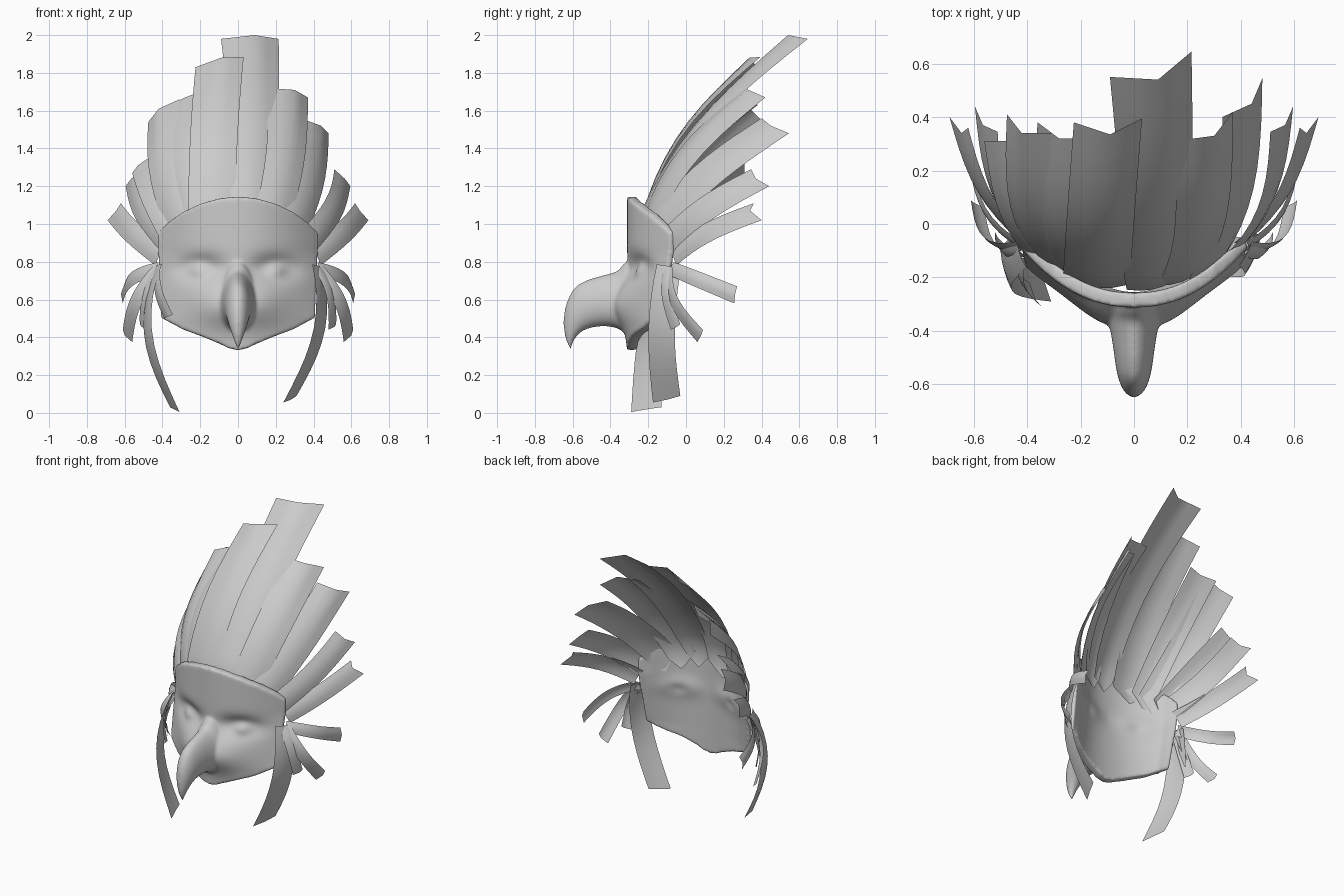
import bpy, bmesh, math
from mathutils import Vector

if "Cube" in bpy.data.objects:
    bpy.data.objects.remove(bpy.data.objects["Cube"])

grey = bpy.data.materials.new("plain_grey")
grey.diffuse_color = (0.6, 0.6, 0.6, 1)
grey.use_nodes = True
grey.node_tree.nodes["Principled BSDF"].inputs["Base Color"].default_value = grey.diffuse_color


def smooth(ob, angle):
    bpy.ops.object.select_all(action='DESELECT')
    ob.select_set(True)
    bpy.context.view_layer.objects.active = ob
    bpy.ops.object.shade_smooth_by_angle(angle=math.radians(angle))


def finish(name, bm, angle=50):
    me = bpy.data.meshes.new(name)
    bm.to_mesh(me)
    bm.free()
    ob = bpy.data.objects.new(name, me)
    bpy.context.collection.objects.link(ob)
    me.materials.append(grey)
    smooth(ob, angle)
    return ob


def grid_faces(bm, rows, closed=False, flip=False):
    for r0, r1 in zip(rows, rows[1:]):
        n = len(r0)
        for i in range(n if closed else n - 1):
            j = (i + 1) % n
            quad = (r0[i], r0[j], r1[j], r1[i])
            bm.faces.new(quad[::-1] if flip else quad)


def interp(pts, x):
    for (x0, y0), (x1, y1) in zip(pts, pts[1:]):
        if x <= x1:
            return y0 + (y1 - y0) * (x - x0) / (x1 - x0)
    return pts[-1][1]


def bump(x, z, cx, cz, rx, rz):
    return math.exp(-((x - cx) / rx) ** 2 - ((z - cz) / rz) ** 2)


# Face plate: curved shell with brow, eye sockets and cheeks
TOP = [(0, 1.145), (.1, 1.135), (.2, 1.107), (.3, 1.06), (.38, 1.0), (.425, .955)]
BOTTOM = [(0, .332), (.05, .342), (.1, .365), (.2, .405), (.3, .44), (.4, .49), (.425, .5)]
NX, NZ = 72, 60


def face_point(i, k, back):
    u = -1 + 2 * i / NX
    a = abs(u) * .425
    z = interp(BOTTOM, a) + (interp(TOP, a) - interp(BOTTOM, a)) * k / NZ
    low = min(1, max(0, (.85 - z) / .35))
    x = u * (.425 - .015 * low)
    y = -.312 + (.225 - .07 * low) * abs(u) ** 2.2
    ax = abs(x)
    socket = .06 * bump(ax, z, .195, .768, .12, .062) - .042 * bump(ax, z, .205, .755, .055, .036)
    if back:
        edge = min(1, 6 * (1 - abs(u)))
        return x * .97, y + .03 + .025 * edge + socket * .4, z
    cheek = .075 * bump(ax, z, .07, .57, .17, .12)
    return x, y + socket - cheek, z


bm = bmesh.new()
front, rear = [[[bm.verts.new(face_point(i, k, b)) for i in range(NX + 1)] for k in range(NZ + 1)]
               for b in (False, True)]
grid_faces(bm, front)
grid_faces(bm, rear, flip=True)
for pick in (lambda g: g[0], lambda g: g[-1], lambda g: [r[0] for r in g], lambda g: [r[-1] for r in g]):
    grid_faces(bm, [pick(front), pick(rear)])

# Hooked beak: (upper y, upper z, lower y, lower z, half width) per ring
RINGS = [(-.275, .83, -.275, .39, .16), (-.325, .795, -.315, .41, .135), (-.365, .752, -.345, .437, .112),
         (-.43, .731, -.385, .453, .092), (-.51, .708, -.44, .458, .078), (-.579, .673, -.495, .452, .068),
         (-.620, .613, -.54, .437, .058), (-.643, .54, -.57, .414, .046), (-.648, .46, -.59, .388, .032),
         (-.637, .39, -.602, .36, .018), (-.613, .335, -.607, .333, .006)]


def smooth_rings(rings, steps):
    out = []
    for i in range(len(rings) - 1):
        p = [rings[max(0, min(len(rings) - 1, i + d))] for d in (-1, 0, 1, 2)]
        for s in range(steps):
            t = s / steps
            out.append([.5 * (2 * b + (c - a) * t + (2 * a - 5 * b + 4 * c - d) * t * t
                              + (3 * b - a - 3 * c + d) * t ** 3) for a, b, c, d in zip(*p)])
    return out + [list(rings[-1])]


rows = []
for uy, uz, ly, lz, w in smooth_rings(RINGS, 4):
    row = []
    for s in range(28):
        a = 2 * math.pi * s / 28
        f = (1 + math.cos(a)) / 2
        taper = 1.12 - min(.75, .25 + 5 * max(0, w - .07)) * f
        row.append(bm.verts.new((w * math.sin(a) * taper, ly + (uy - ly) * f, lz + (uz - lz) * f)))
    rows.append(row)
grid_faces(bm, rows, True)
bm.faces.new(rows[0])
bm.faces.new(rows[-1])
bmesh.ops.recalc_face_normals(bm, faces=bm.faces)
mask = finish("mask_face_with_beak", bm)

# Fuse plate and beak into one soft skin
remesh = mask.modifiers.new("fuse", 'REMESH')
remesh.mode = 'VOXEL'
remesh.voxel_size = .008
soften = mask.modifiers.new("soften", 'SMOOTH')
soften.factor = .5
soften.iterations = 14
fused = bpy.data.meshes.new_from_object(mask.evaluated_get(bpy.context.evaluated_depsgraph_get()))
mask.modifiers.clear()
mask.data = fused
fused.materials.clear()
fused.materials.append(grey)
smooth(mask, 60)


# Feather: cupped strip from a narrow root to a ragged three-point tip
def feather(name, root, ta, tm, tb, bow=.08, root_w=.07, cup=.12, mirror=False, point=False):
    root, ta, tm, tb = (Vector(v) for v in (root, ta, tm, tb))
    centre = (ta + tb) / 2
    across = tb - ta
    axis = (centre - root).normalized()
    side = (across - axis * across.dot(axis)).normalized()
    normal = side.cross(axis)
    width = across.dot(side)
    bm = bmesh.new()
    rows, n = [], 9
    # A pointed quill below the root lies on the inside of the mask
    steps = ([-.5] if point else []) + list(range(n + 1))
    for r in steps:
        t = max(0, r / n)
        w = root_w + (width - root_w) * t ** .55
        mid = root.lerp(centre, t) + normal * bow * math.sin(math.pi * t ** .9)
        if r < 0:
            w = .012
            mid = root + Vector((0, .004, -.085))
        row = []
        for s in range(-2, 3):
            f = s / 2
            tip = (ta if f < 0 else tb) * abs(f) + tm * (1 - abs(f))
            p = mid + side * w * f / 2 + normal * cup * w * (1 - f * f) * (1 - t)
            p += (tip - centre - side * width * f / 2) * t ** 2
            row.append(bm.verts.new((-p.x if mirror else p.x, p.y, p.z)))
        rows.append(row)
    grid_faces(bm, rows, flip=mirror)
    finish(name, bm)


# Crown feathers
CROWN = [
    ((.06, -.23, 1.02), (-.09, .55, 1.98), (.09, .54, 2.0), (.215, .645, 1.98), .09, .18),
    ((-.14, -.215, 1.0), (-.225, .38, 1.83), (-.09, .335, 1.88), (.03, .395, 1.885), .1, .25),
    ((.17, -.2, .99), (.15, .31, 1.72), (.30, .33, 1.71), (.37, .42, 1.67), .08, .19),
    ((.27, -.165, .96), (.33, .40, 1.56), (.44, .45, 1.52), (.48, .545, 1.48), .065, .2),
    ((-.23, -.185, .98), (-.36, .38, 1.63), (-.28, .32, 1.67), (-.2, .32, 1.70), .09, .16),
    ((-.28, -.16, .95), (-.475, .41, 1.54), (-.42, .34, 1.61), (-.31, .34, 1.66), .085, .19),
    ((-.34, -.13, .93), (-.56, .31, 1.27), (-.53, .31, 1.31), (-.46, .31, 1.36), .06, .14),
]
for i, (root, a, m, b, bow, rw) in enumerate(CROWN):
    feather(f"crown_feather_{i + 1}", root, a, m, b, bow, rw, point=True)

# Side feathers fanning out from the temples, then drooping from the ears
SIDE = [
    ("temple_feather_upper", (.365, -.10, .90), (.51, .345, 1.29), (.565, .37, 1.24), (.595, .44, 1.20), .06, .15),
    ("temple_feather_lower", (.405, -.06, .83), (.62, .36, 1.11), (.645, .34, 1.07), (.69, .40, 1.02), .05, .12),
    ("ear_feather_back", (.42, -.08, .765), (.60, .27, .67), (.62, .26, .63), (.61, .255, .58), .06, .07),
    ("ear_feather_middle", (.42, -.08, .77), (.61, .09, .44), (.60, .08, .41), (.56, .06, .375), .07, .06),
    ("ear_feather_front", (.42, -.10, .77), (.52, -.03, .47), (.51, -.05, .455), (.48, -.08, .44), .04, .05),
]
for name, root, a, m, b, bow, rw in SIDE:
    for label, flip in (("right", False), ("left", True)):
        feather(f"{name}_{label}", root, a, m, b, bow, rw, mirror=flip)

# Long hanging feathers and one small curl
feather("long_feather_right", (.42, -.09, .78), (.31, -.03, .09), (.28, -.1, .07), (.24, -.175, .055), .085, .14, .08)
feather("long_feather_left", (.42, -.10, .78), (.36, -.13, .03), (.34, -.2, .02), (.31, -.29, .005), .1, .13, .08, True)
feather("small_curl_left", (.42, -.13, .77), (.39, -.22, .50), (.37, -.28, .51), (.345, -.31, .52), .03, .05, .1, True)
